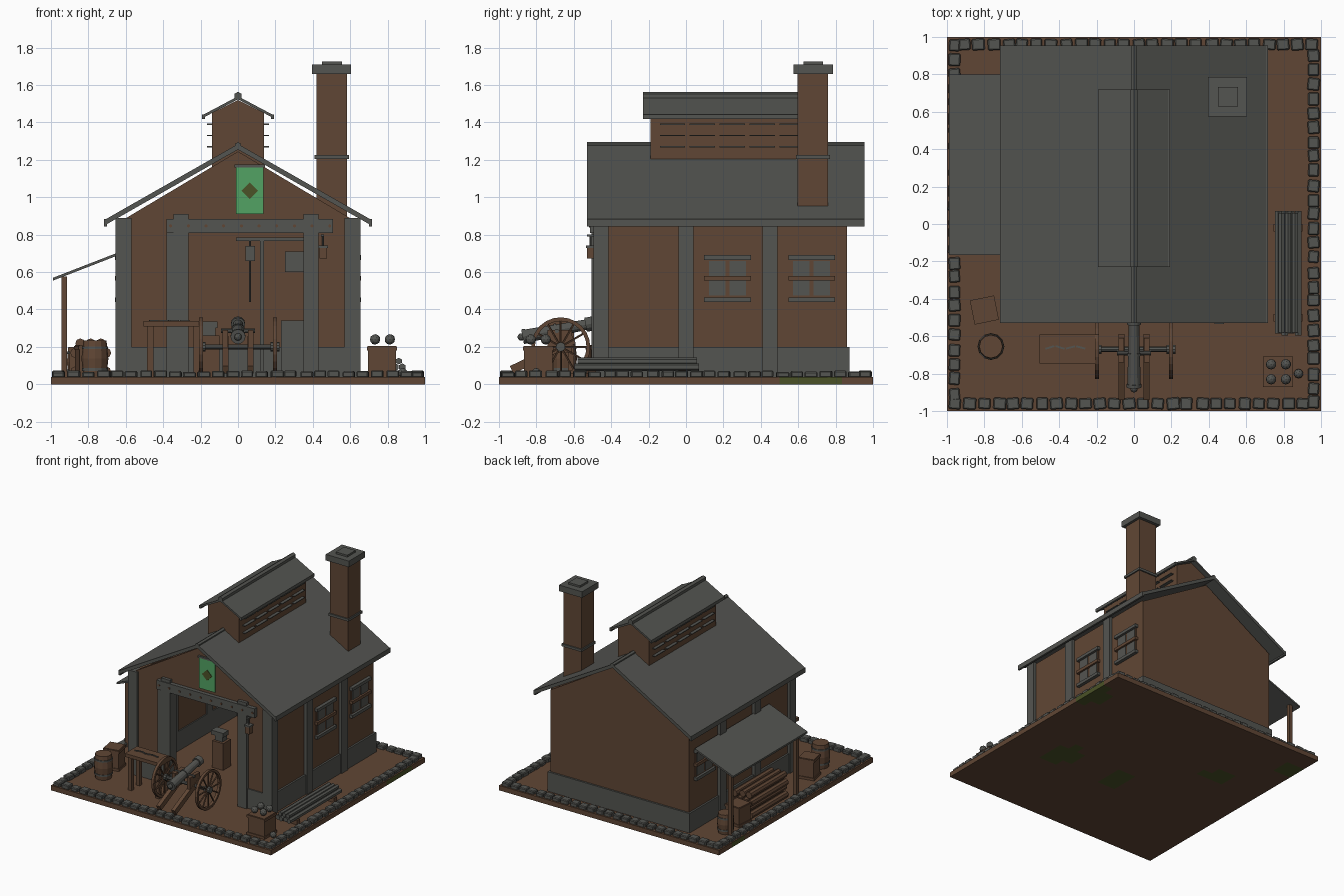
import bpy, bmesh, math, random
from mathutils import Vector, Matrix

if "Cube" in bpy.data.objects:
    bpy.data.objects.remove(bpy.data.objects["Cube"])

random.seed(4)

def material(name, rgb):
    m = bpy.data.materials.new(name)
    m.diffuse_color = (*rgb, 1)
    m.use_nodes = True
    m.node_tree.nodes["Principled BSDF"].inputs["Base Color"].default_value = m.diffuse_color
    return m

GREY = material("slate grey", (0.088, 0.090, 0.082))
BROWN = material("timber brown", (0.118, 0.062, 0.035))
GREEN = material("banner green", (0.085, 0.36, 0.125))
MOSS = material("moss", (0.07, 0.085, 0.02))

parts = {}  # name -> (bmesh, material): repeated pieces share one mesh

def part(name, mat):
    return parts.setdefault(name, (bmesh.new(), mat))[0]

def box(name, mat, x, y, z, turn=0, tilt=0):
    """Box from (min, max) ranges, optionally turned about z and tilted about x."""
    c = Vector((sum(x) / 2, sum(y) / 2, sum(z) / 2))
    s = (abs(x[1] - x[0]), abs(y[1] - y[0]), abs(z[1] - z[0]), 1)
    rot = Matrix.Rotation(turn, 4, 'Z') @ Matrix.Rotation(tilt, 4, 'X')
    bmesh.ops.create_cube(part(name, mat), size=1, matrix=Matrix.Translation(c) @ rot @ Matrix.Diagonal(s))

def prism(name, mat, pts, y0, y1):
    """Extrude an (x, z) profile along y."""
    bm = part(name, mat)
    f = bm.faces.new([bm.verts.new((x, y0, z)) for x, z in pts])
    r = bmesh.ops.extrude_face_region(bm, geom=[f])
    bmesh.ops.translate(bm, verts=[v for v in r['geom'] if isinstance(v, bmesh.types.BMVert)], vec=(0, y1 - y0, 0))

def rod(name, mat, a, b, r, n=8, r2=None):
    a, b = Vector(a), Vector(b)
    d = b - a
    m = Matrix.Translation((a + b) / 2) @ d.to_track_quat('Z', 'Y').to_matrix().to_4x4()
    bmesh.ops.create_cone(part(name, mat), cap_ends=True, segments=n, radius1=r,
                          radius2=r if r2 is None else r2, depth=d.length, matrix=m)

def ball(name, mat, c, r):
    bmesh.ops.create_icosphere(part(name, mat), subdivisions=2, radius=r, matrix=Matrix.Translation(c))

# ground slab, with moss patches on edge and underside
bm = part("ground_slab", BROWN)
box("ground_slab", BROWN, (-1, 1), (-1, 1), (0, 0.04))
bmesh.ops.subdivide_edges(bm, edges=[e for e in bm.edges if e.calc_length() > 1], cuts=23, use_grid_fill=True)
patches = ((0.56, -0.17, 0.14), (0, -0.21, 0.1), (-0.55, 0.31, 0.1), (0.98, 0.66, 0.15), (-0.95, 0.73, 0.1))
for f in bm.faces:
    c = f.calc_center_median()
    if c.z < 0.03 and any(math.hypot(c.x - x, c.y - y) < r for x, y, r in patches):
        f.material_index = 1

# kerb stones round all four edges
for side in range(4):
    for i in range(25):
        t = -0.955 + i * 0.0775 + random.uniform(-.006, .006)
        p = Matrix.Rotation(side * math.pi / 2, 4, 'Z') @ Vector((t, -0.96, 0))
        w, d = random.uniform(.031, .035), random.uniform(.028, .032)
        box("kerb_stones", GREY, (p.x - w, p.x + w), (p.y - d, p.y + d), (0.035, random.uniform(.066, .075)),
            side * math.pi / 2 + random.uniform(-.1, .1))
bmesh.ops.bevel(part("kerb_stones", GREY), geom=part("kerb_stones", GREY).edges[:], offset=0.006, segments=1, affect='EDGES')

# walls
gable = [(0.63, 0.87), (0, 1.245), (-0.63, 0.87)]
prism("front_wall", BROWN, [(-.63, .04), (-.3, .04), (-.3, .84), (.38, .84), (.38, .04), (.63, .04)] + gable, -0.48, -0.43)
prism("back_wall", BROWN, [(-.63, .04), (.63, .04)] + gable, 0.81, 0.86)
box("back_foundation", GREY, (-.645, .645), (.80, .875), (.04, .2))
for a, b in ((-.645, -.36), (.42, .645)):
    box("front_foundation", GREY, (a, b), (-.49, -.42), (.04, .2))
for s in (-1, 1):
    box("side_walls", BROWN, (s * .58, s * .63), (-.45, .85), (.04, .88))
    box("side_foundations", GREY, (s * .57, s * .645), (-.48, .86), (.04, .2))
    for y in (-.455, 0, .45):
        box("pilasters", GREY, (s * .57, s * .655), (y - .04, y + .04), (.04, .89))
    # windows with panes, sill, lintel and middle rail
    for y in (.222, .672):
        box("window_frames", BROWN, (s * .62, s * .637), (y - .11, y + .11), (.45, .68))
        for dy in (-.055, .055):
            for z in (.475, .58):
                box("window_panes", GREY, (s * .62, s * .642), (y + dy - .044, y + dy + .044), (z, z + .08))
        for z, h, m, n in ((.44, .025, GREY, "window_sills"), (.665, .025, GREY, "window_sills"), (.555, .025, BROWN, "window_rails")):
            box(n, m, (s * .62, s * .657), (y - .125, y + .125), (z, z + h))

# main roof with eave boards and ridge
def gable_roof(name, half, top, drop, thick, y0, y1):
    prism(name, GREY, [(half, top - drop), (0, top), (-half, top - drop),
                       (-half, top - drop - thick), (0, top - thick), (half, top - drop - thick)], y0, y1)
    for s in (-1, 1):
        box(name + "_eaves", GREY, (s * (half - .012), s * (half + .004)), (y0, y1), (top - drop - thick - .006, top - drop + .003))
gable_roof("main_roof", .712, 1.285, .405, .03, -.53, .955)
rod("main_ridge", GREY, (0, -.53, 1.277), (0, .955, 1.277), .018, 6)

# roof vent with louvre slats
prism("roof_vent", BROWN, [(-.14, 1.15), (.14, 1.15), (.14, 1.45), (0, 1.52), (-.14, 1.45)], -.19, .68)
gable_roof("vent_roof", .188, 1.54, .1, .016, -.23, .72)
rod("vent_ridge", GREY, (0, -.23, 1.542), (0, .72, 1.542), .022, 6)
for s in (-1, 1):
    for z in (1.27, 1.33, 1.39):
        for i in range(5):
            y = -.14 + i * .16
            box("vent_slats", GREY, (s * .13, s * .165), (y, y + .135), (z - .003, z + .003))

# chimney
box("chimney", BROWN, (.42, .583), (.597, .76), (.7, 1.665))
box("chimney_band", GREY, (.41, .593), (.587, .77), (1.205, 1.225))
box("chimney_cap", GREY, (.395, .605), (.575, .785), (1.66, 1.71))
box("chimney_cap", GREY, (.45, .555), (.627, .733), (1.70, 1.725))

# gateway: posts, beam, bolts
for a, b in ((-.382, -.27), (.35, .43)):
    box("gate_posts", GREY, (a, b), (-.50, -.41), (.04, .82))
for a in (-.345, .35):
    box("gate_post_heads", GREY, (a, a + .08), (-.505, -.42), (.04, .91))
box("gate_beam", GREY, (-.382, .508), (-.512, -.42), (.81, .885))
for i in range(10):
    x = -.36 + i * .0945
    rod("beam_bolts", BROWN, (x, -.5, .847), (x, -.518, .847), .009, 6)

# banner with diamond
box("banner", GREEN, (-.01, .135), (-.49, -.482), (.91, 1.165))
box("banner_rail", GREY, (-.02, .145), (-.495, -.475), (1.16, 1.175))
prism("banner_diamond", MOSS, [(.063, .99), (.108, 1.035), (.063, 1.08), (.018, 1.035)], -.494, -.485)

# wall lantern
box("lantern_bracket", GREY, (.445, .46), (-.53, -.48), (.79, .80))
box("lantern", BROWN, (.435, .475), (-.53, -.49), (.672, .73))
box("lantern_cap", GREY, (.43, .48), (-.535, -.485), (.73, .742))
rod("lantern_chain", GREY, (.455, -.51, .74), (.455, -.51, .8), .005, 5)

# inside: hoist, forge with hood, anvil
box("hoist_post", GREY, (.118, .138), (-.02, 0), (.04, .78))
box("hoist_arm", GREY, (-.01, .56), (-.02, 0), (.765, .785))
rod("hoist_chain", GREY, (.065, -.01, .44), (.065, -.01, .77), .006, 5)
box("hoist_block", GREY, (.04, .09), (-.04, .02), (.66, .74))
box("forge", GREY, (.23, .58), (.4, .81), (.04, .34))
box("forge_hood", GREY, (.25, .58), (.45, .81), (.6, .71))
box("anvil_block", BROWN, (-.2, -.1), (-.05, .05), (.04, .26))
box("anvil", GREY, (-.19, -.12), (-.03, .03), (.25, .3))
box("anvil", GREY, (-.22, -.11), (-.035, .035), (.3, .335))

# lean-to on the left
prism("lean_to_roof", GREY, [(-.64, .705), (-.988, .57), (-.988, .555), (-.64, .69)], -.165, .8)
for y in (-.1, .745):
    box("lean_to_posts", BROWN, (-.945, -.915), (y - .015, y + .015), (.04, .575))
# log pile
for row in range(4):
    for i in range(4 - row % 2):
        x, z = -.87 + i * .055 + (row % 2) * .027, .068 + row * .05
        rod("log_pile", BROWN, (x, -.06 + random.uniform(-.02, .02), z), (x, .4 + random.uniform(-.02, .02), z), .027, 8)

# kegs with hoops
def keg(x, y, r, z0, z1):
    zm = (z0 + z1) / 2
    rod("kegs", BROWN, (x, y, z0), (x, y, zm), r * .86, 12, r)
    rod("kegs", BROWN, (x, y, zm), (x, y, z1), r, 12, r * .86)
    for t in (.2, .8):
        z = z0 + (z1 - z0) * t
        rod("keg_hoops", GREY, (x, y, z - .007), (x, y, z + .007), r * .975, 12)
keg(-.765, -.655, .072, .04, .235)
keg(-.85, .7, .065, .04, .2)

# crates
def crate(x, y, w, h, turn):
    box("crates", BROWN, (x - w, x + w), (y - w, y + w), (.04, h), turn)
    for z in (.05, h - .014):
        box("crate_bands", BROWN, (x - w - .006, x + w + .006), (y - w - .006, y + w + .006), (z - .01, z + .01), turn)
crate(-.8, -.46, .06, .21, .2)
crate(-.83, .51, .065, .2, -.1)
crate(.77, -.79, .075, .205, 0)
for x in (.733, .812):
    for y in (-.83, -.75):
        ball("iron_shot", GREY, (x, y, .24), .028)
ball("iron_shot", GREY, (.88, -.8, .062), .025)

# stacked iron bars on bearers
for y in (-.5, -.02):
    box("bar_bearers", BROWN, (.745, .9), (y - .02, y + .02), (.04, .075))
for i in range(4):
    x = .77 + i * .036
    rod("iron_bars", GREY, (x, -.585 - .01 * (i % 2), .092), (x, .07, .092), .02, 6)
for i in range(3):
    x = .788 + i * .036
    rod("iron_bars", GREY, (x, -.58, .124), (x, .06, .124), .018, 6)

# work bench and tools
box("bench_top", BROWN, (-.505, -.19), (-.745, -.59), (.31, .338))
for x in (-.47, -.22):
    for y in (-.72, -.615):
        box("bench_legs", BROWN, (x - .017, x + .017), (y - .015, y + .015), (.04, .315))
for i, t in enumerate((.3, -.3, .25, -.25)):
    x = -.45 + i * .055
    box("bench_tools", GREY, (x - .025, x + .025), (-.665, -.655), (.336, .345), t)

# field gun: barrel, trunnion axle, trail beams, spoked wheels
a, b = Vector((0, -.87, .255)), Vector((0, -.5, .325))
d = b - a
rod("gun_barrel", GREY, a, b, .036, 12, .027)
for t, w, r in ((-.01, .05, .04), (.45, .04, .037), (.9, .11, .038)):
    rod("gun_rings", GREY, a + d * t, a + d * (t + w), r, 12)
ball("gun_knob", GREY, a - d * .03, .02)
rod("axle", GREY, (-.22, -.67, .2), (.22, -.67, .2), .014, 8)
rod("trunnion", GREY, (-.09, -.69, .285), (.09, -.69, .285), .012, 8)
for s in (-1, 1):
    x = s * .068
    box("gun_trails", BROWN, (x - .016, x + .016), (-.95, -.58), (.135, .18), 0, .45)
    box("gun_cheeks", BROWN, (x - .015, x + .015), (-.74, -.61), (.17, .29))
    w = s * .198
    rod("wheel_hubs", GREY, (w - .025, -.67, .2), (w + .025, -.67, .2), .025, 10)
    for i in range(12):
        u = i * math.tau / 12
        rod("wheel_spokes", BROWN, (w, -.67, .2), (w, -.67 + .145 * math.cos(u), .2 + .145 * math.sin(u)), .006, 5)
    # rim as a square-section ring
    bm = part("wheel_rims", BROWN)
    vs = [bm.verts.new((w + dx, -.67 + r, .2)) for dx, r in ((-.011, .138), (.011, .138), (.011, .158), (-.011, .158))]
    es = [bm.edges.new((vs[i], vs[(i + 1) % 4])) for i in range(4)]
    bmesh.ops.spin(bm, geom=vs + es, cent=(w, -.67, .2), axis=(1, 0, 0), angle=math.tau, steps=24, use_merge=True)

# turn the collected pieces into objects
for name, (bm, mat) in parts.items():
    bmesh.ops.recalc_face_normals(bm, faces=bm.faces)
    me = bpy.data.meshes.new(name)
    bm.to_mesh(me)
    bm.free()
    me.materials.append(mat)
    if name == "ground_slab":
        me.materials.append(MOSS)
    bpy.context.scene.collection.objects.link(bpy.data.objects.new(name, me))
